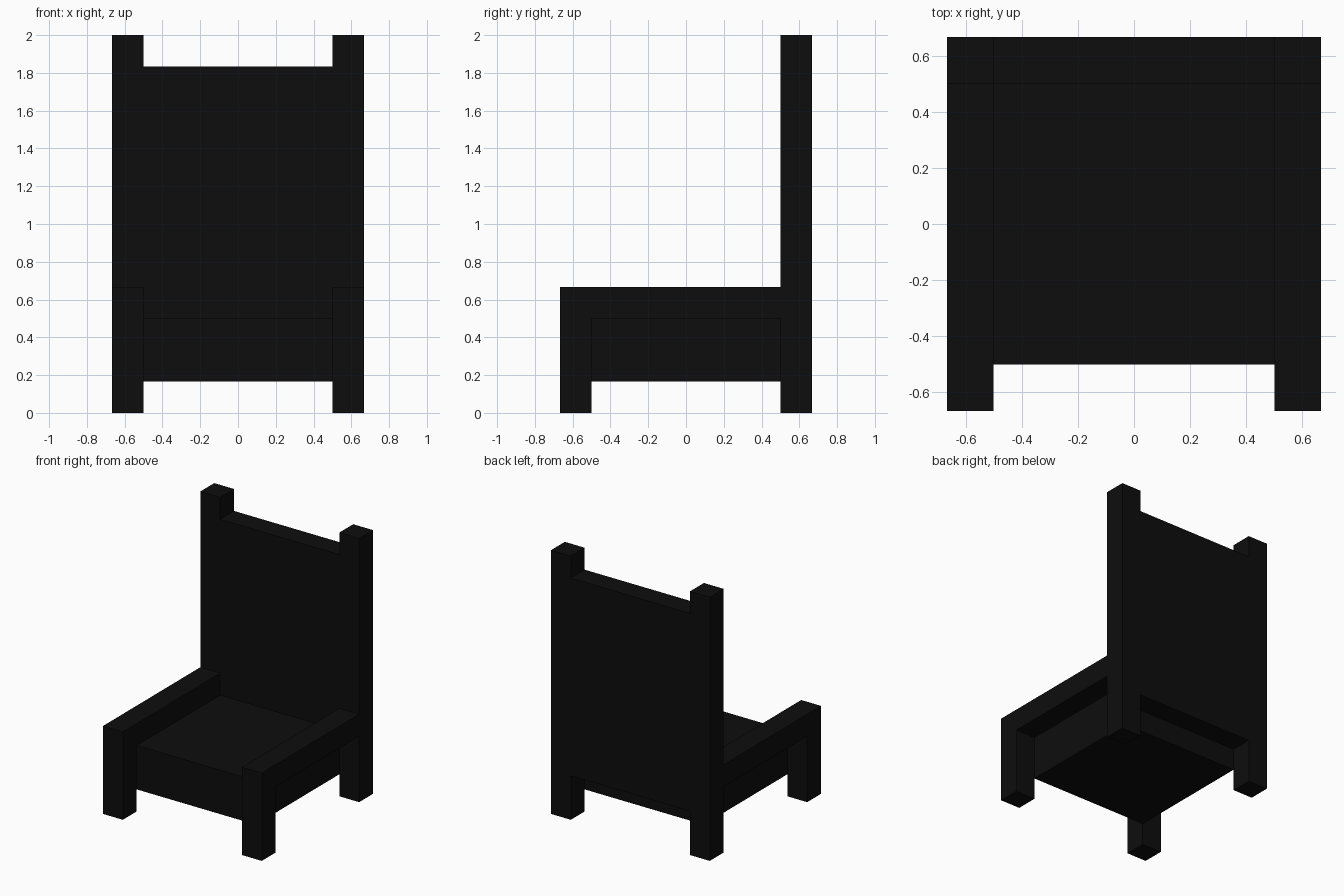
import bpy
import bmesh
from mathutils import Vector

if "Cube" in bpy.data.objects:
    bpy.data.objects.remove(bpy.data.objects["Cube"])

U = 1 / 6          # timber thickness; every dimension is a multiple of it
OUT, IN = 4 * U, 3 * U

black = bpy.data.materials.new("matte_black")
black.diffuse_color = (0.004, 0.004, 0.004, 1)
black.use_nodes = True
black.node_tree.nodes["Principled BSDF"].inputs["Base Color"].default_value = black.diffuse_color


def box(name, lo, hi):
    """Box between two opposite corners."""
    lo, hi = Vector(lo), Vector(hi)
    bm = bmesh.new()
    bmesh.ops.create_cube(bm, size=1)
    for v in bm.verts:
        v.co = (lo + hi) / 2 + v.co * (hi - lo)
    mesh = bpy.data.meshes.new(name)
    bm.to_mesh(mesh)
    bm.free()
    mesh.materials.append(black)
    obj = bpy.data.objects.new(name, mesh)
    bpy.context.collection.objects.link(obj)
    return obj


# Legs and armrests, one per side
for side, x0, x1 in (("left", -OUT, -IN), ("right", IN, OUT)):
    box(f"{side}_front_leg", (x0, -OUT, 0), (x1, -IN, 4 * U))
    box(f"{side}_back_post", (x0, IN, 0), (x1, OUT, 2))
    box(f"{side}_armrest", (x0, -IN, IN), (x1, IN, 4 * U))

# Thick seat block between the legs
box("seat", (-IN, -IN, U), (IN, IN, IN))

# Backrest between the posts, its lower edge above the seat underside
box("backrest", (-IN, IN, 2 * U), (IN, OUT, 11 * U))
